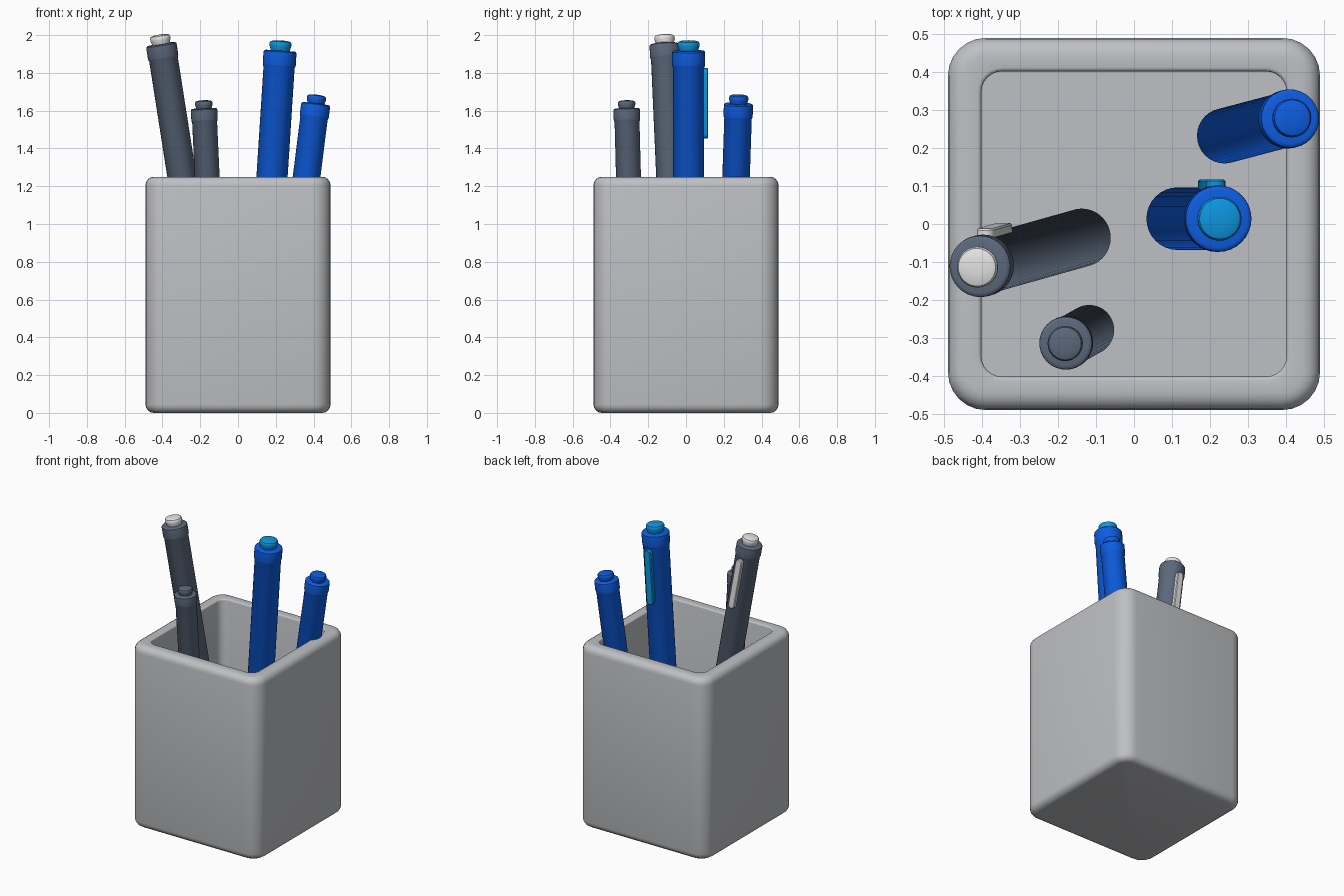
import bpy, bmesh, math
from mathutils import Vector, Matrix

if "Cube" in bpy.data.objects:
    bpy.data.objects.remove(bpy.data.objects["Cube"])


def material(name, rgb):
    m = bpy.data.materials.new(name)
    m.diffuse_color = (*rgb, 1)
    m.use_nodes = True
    m.node_tree.nodes["Principled BSDF"].inputs["Base Color"].default_value = m.diffuse_color
    return m


CUP = material("light_grey", (0.52, 0.53, 0.55))
SLATE = material("slate", (0.105, 0.14, 0.2))
BLUE = material("blue", (0.004, 0.11, 0.76))
CYAN = material("cyan", (0.004, 0.31, 0.75))
WHITE = material("pale_grey", (0.78, 0.78, 0.78))


def loft(name, rings, mat, matrix=Matrix(), angle=35):
    """Skin a stack of equal-sized point rings and cap both ends."""
    bm = bmesh.new()
    loops = [[bm.verts.new(p) for p in ring] for ring in rings]
    n = len(loops[0])
    for a, b in zip(loops, loops[1:]):
        for i in range(n):
            j = (i + 1) % n
            bm.faces.new((a[i], a[j], b[j], b[i]))
    bm.faces.new(loops[0][::-1])
    bm.faces.new(loops[-1])
    bmesh.ops.recalc_face_normals(bm, faces=bm.faces)
    me = bpy.data.meshes.new(name)
    bm.to_mesh(me)
    bm.free()
    me.materials.append(mat)
    me.shade_smooth()
    me.set_sharp_from_angle(angle=math.radians(angle))
    ob = bpy.data.objects.new(name, me)
    ob.matrix_world = matrix
    bpy.context.collection.objects.link(ob)
    return ob


def rounded_square(half, radius, z, steps=6):
    pts = []
    for q in range(4):
        c = math.radians(45 + 90 * q)
        cx = math.copysign(half - radius, math.cos(c))
        cy = math.copysign(half - radius, math.sin(c))
        for s in range(steps + 1):
            a = math.radians(90 * q + 90 * s / steps)
            pts.append((cx + radius * math.cos(a), cy + radius * math.sin(a), z))
    return pts


def circle(r, z, n=32):
    return [(r * math.cos(2 * math.pi * i / n), r * math.sin(2 * math.pi * i / n), z)
            for i in range(n)]


# Square cup: up the outside, over the rim, down the inside to the floor
OUT, COR, TOP, FIL, INN, FLOOR = 0.49, 0.1, 1.25, 0.045, 0.402, 0.08
cup = []
for k in range(5):
    a = math.radians(90 * k / 4)
    d = FIL * (1 - math.sin(a))
    cup.append(rounded_square(OUT - d, COR - d, FIL * (1 - math.cos(a))))
for k in range(5):
    a = math.radians(90 * k / 4)
    d = FIL * (1 - math.cos(a))
    cup.append(rounded_square(OUT - d, COR - d, TOP - FIL + FIL * math.sin(a)))
for k in range(4):
    a = math.radians(90 * k / 3)
    d = 0.01 * (1 - math.sin(a))
    cup.append(rounded_square(INN + d, 0.055 + d, TOP - 0.01 + 0.01 * math.cos(a)))
cup.append(rounded_square(INN, 0.055, FLOOR))
loft("cup", cup, CUP)


def pen(name, top, low, r, body_mat, button_mat, clip):
    top, low = Vector(top), Vector(low)
    axis = (top - low).normalized()
    side = Vector((0, 1, 0)).cross(axis).normalized()
    m = Matrix((side, axis.cross(side), axis)).transposed().to_4x4()
    m.translation = top
    length = (top - low).length

    # Barrel with a tapered tip below and a slightly wider collar on top
    profile = [(0.2 * r, -length - 1.7 * r), (0.3 * r, -length - 1.6 * r),
               (0.97 * r, -length), (0.97 * r, -1.05 * r), (1.0 * r, -1.0 * r),
               (1.03 * r, -0.85 * r), (1.03 * r, -0.2 * r), (1.02 * r, -0.08 * r),
               (0.96 * r, -0.02 * r), (0.88 * r, 0)]
    loft(name + "_barrel", [circle(*p) for p in profile], body_mat, m)

    # Push button with a softly domed top
    button = [(0.58, -0.05), (0.62, 0.1), (0.68, 0.3), (0.68, 0.45), (0.63, 0.55),
              (0.5, 0.6), (0.25, 0.63), (0.05, 0.64)]
    loft(name + "_button", [circle(a * r, b * r) for a, b in button], button_mat, m)

    # Pocket clip: a capsule-shaped strip on the back of the barrel
    if clip:
        w, z0, z1 = 0.3 * r, -5.5 * r, -1.1 * r

        def capsule(y, s):
            pts = []
            for k in range(18):
                half = k // 9
                a = math.pi * (half + (k % 9) / 8)
                cz = z1 - w if half == 0 else z0 + w
                pts.append((w * s * math.cos(a), y * r, cz + w * s * math.sin(a)))
            return pts
        loft(name + "_clip", [capsule(0.85, 1), capsule(1.16, 1), capsule(1.22, 0.8)],
             button_mat, m)


# Four pens leaning in the cup
pen("tall_slate_pen", (-0.407, -0.112, 1.953), (-0.137, -0.036, 0.23), 0.079,
    SLATE, WHITE, True)
pen("short_slate_pen", (-0.18, -0.314, 1.612), (-0.118, -0.279, 0.27), 0.068,
    SLATE, SLATE, False)
pen("tall_blue_pen", (0.223, 0.014, 1.918), (0.115, 0.014, 0.24), 0.085,
    BLUE, CYAN, True)
pen("short_blue_pen", (0.412, 0.278, 1.637), (0.238, 0.232, 0.26), 0.075,
    BLUE, BLUE, False)
